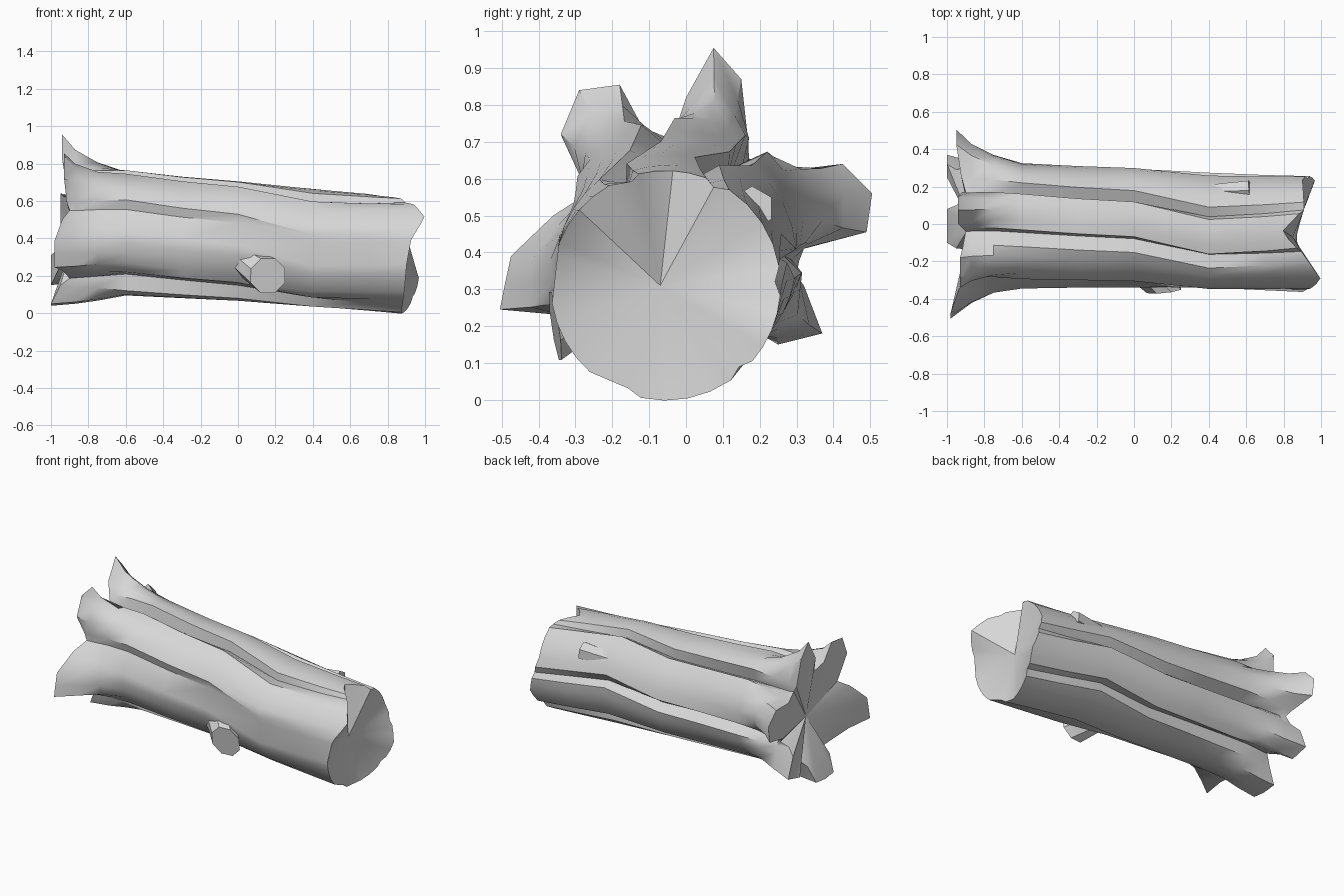
import bpy, bmesh, math
from mathutils import Vector

cube = bpy.data.objects.get("Cube")
if cube:
    bpy.data.objects.remove(cube, do_unlink=True)

mat = bpy.data.materials.new("plain grey wood")
mat.use_nodes = True
grey = (0.68, 0.68, 0.68, 1)
mat.diffuse_color = grey
mat.node_tree.nodes["Principled BSDF"].inputs["Base Color"].default_value = grey

# Roots: tip x, flare power, valley before it (angle, radius, groove share),
# lobe start and end as shares of the span, end outline (y, z)
ROOTS = [
    (-0.95, 1.0, (-8, 0.31, 1), (0.12, 0.88),
     [(0.32, 0.41), (0.49, 0.455), (0.505, 0.56), (0.425, 0.64), (0.26, 0.62)]),
    (-0.94, 1.0, (54, 0.29, 1), (0.12, 0.9),
     [(0.17, 0.69), (0.15, 0.87), (0.075, 0.955), (0, 0.82), (-0.02, 0.76)]),
    (-0.93, 1.0, (98, 0.29, 1), (0.2, 0.88),
     [(-0.12, 0.74), (-0.18, 0.855), (-0.29, 0.84), (-0.34, 0.72), (-0.28, 0.59)]),
    (-0.98, 1.0, (155, 0.31, 0.5), (0.28, 0.75),
     [(-0.36, 0.5), (-0.475, 0.39), (-0.49, 0.32), (-0.505, 0.245), (-0.34, 0.23)]),
    (-1.0, 0.5, (240, 0.27, 1), (0.12, 0.88),
     [(-0.13, 0.15), (-0.1, 0.05), (-0.01, 0.04), (0.08, 0.05), (0.1, 0.15)]),
    (-1.0, 1.0, (302, 0.26, 1), (0.14, 0.86),
     [(0.21, 0.18), (0.25, 0.15), (0.37, 0.18), (0.32, 0.31), (0.29, 0.35)]),
]
ROOT_CENTRE = Vector((0, 0.42))
# Trunk stations: x, centre y, centre z, radius, groove depth, twist, root flare
STATIONS = [
    (0.90, -0.055, 0.31, 0.312, 0.015, 10, 0),
    (0.70, -0.05, 0.325, 0.312, 0.03, 14, 0),
    (0.40, -0.04, 0.35, 0.315, 0.045, 19, 0),
    (0.00, -0.02, 0.385, 0.32, 0.06, 5, 0),
    (-0.30, -0.015, 0.405, 0.325, 0.07, 3, 0),
    (-0.60, -0.01, 0.43, 0.335, 0.08, 0, 0),
    (-0.75, 0, 0.43, 0.335, 0.08, 0, 0.25),
    (-0.87, 0, 0.42, 0.33, 0.075, 0, 0.62),
    (-0.95, 0, 0.42, 0.33, 0.075, 0, 1),
]
# Broken rim of the cut end: angle, x
RIM = [(-25, 0.97), (20, 0.9), (64, 0.91), (88, 0.79), (113, 0.92), (140, 1.0),
       (170, 0.91), (215, 0.89), (270, 0.87), (335, 0.97)]


def polar(deg, r):
    return Vector((math.cos(math.radians(deg)), math.sin(math.radians(deg)))) * r


def rim_x(deg):
    first = RIM[0][0]
    deg = (deg - first) % 360 + first
    for (a, p), (b, q) in zip(RIM, RIM[1:]):
        if a <= deg <= b:
            return p + (q - p) * (deg - a) / (b - a)


def ring(station):
    x, cy, cz, rad, groove, twist, flare = station
    centre = Vector((cy, cz))
    points = []
    for i, (tip_x, power, (valley, deep, share), (lead, tail), outline) in enumerate(ROOTS):
        span = (ROOTS[(i + 1) % len(ROOTS)][2][0] - valley) % 360
        root = [ROOT_CENTRE + polar(valley, deep)] + [Vector(p) for p in outline]
        for k in range(6):
            frac = lead + (tail - lead) * (k - 1) / 4 if k else 0
            deg = valley + span * frac + twist
            trunk = centre + polar(deg, rad - (groove * share if k == 0 else 0))
            p = trunk.lerp(root[k], flare ** power if flare else 0)
            px = x
            if x == STATIONS[0][0]:
                px = rim_x(deg)
            elif flare == 1:
                px = -0.9 if k == 0 else (tip_x if 1 < k < 5 else (tip_x - 0.9) / 2)
            points.append((px, p.x, p.y))
    return points


def loft(name, rings, start, end, angle):
    """Skin the rings and close both ends with a fan to a centre point."""
    bm = bmesh.new()
    loops = [[bm.verts.new(p) for p in r] for r in rings]
    n = len(loops[0])
    for a, b in zip(loops, loops[1:]):
        for i in range(n):
            j = (i + 1) % n
            bm.faces.new((a[i], a[j], b[j], b[i]))
    for loop, centre in ((loops[0], start), (loops[-1], end)):
        c = bm.verts.new(centre)
        for i in range(n):
            bm.faces.new((loop[i], loop[(i + 1) % n], c))
    bmesh.ops.recalc_face_normals(bm, faces=bm.faces[:])
    mesh = bpy.data.meshes.new(name)
    bm.to_mesh(mesh)
    bm.free()
    mesh.materials.append(mat)
    ob = bpy.data.objects.new(name, mesh)
    bpy.context.collection.objects.link(ob)
    bpy.ops.object.select_all(action="DESELECT")
    ob.select_set(True)
    bpy.context.view_layer.objects.active = ob
    bpy.ops.object.shade_smooth_by_angle(angle=math.radians(angle))


def stub(name, path, sides):
    """Short branch: path of (centre, radius, facing direction)."""
    rings = []
    for centre, radius, facing in path:
        turn = Vector(facing).to_track_quat("Z", "Y")
        rings.append([Vector(centre) + turn @ polar(360 * (i + 0.5) / sides, radius).to_3d()
                      for i in range(sides)])
    loft(name, rings, path[0][0], path[-1][0], 35)


# Fallen trunk with flared roots
loft("log_trunk", [ring(s) for s in STATIONS], (0.85, -0.07, 0.31), (-0.87, 0, 0.42), 38)

# Broken branch on the front
stub("front_branch_stub", [((-0.06, -0.24, 0.33), 0.05, (0.7, -0.5, -0.4)),
                           ((0.08, -0.28, 0.25), 0.085, (0.5, -0.8, -0.2)),
                           ((0.16, -0.355, 0.2), 0.1, (0.1, -1, -0.15))], 8)

# Low knot on the upper back
stub("back_knot", [((0.3, 0.17, 0.51), 0.03, (1, 0, 0)),
                   ((0.48, 0.175, 0.515), 0.05, (1, 0.05, 0.05)),
                   ((0.62, 0.18, 0.52), 0.06, (1, 0.1, 0.1))], 6)
